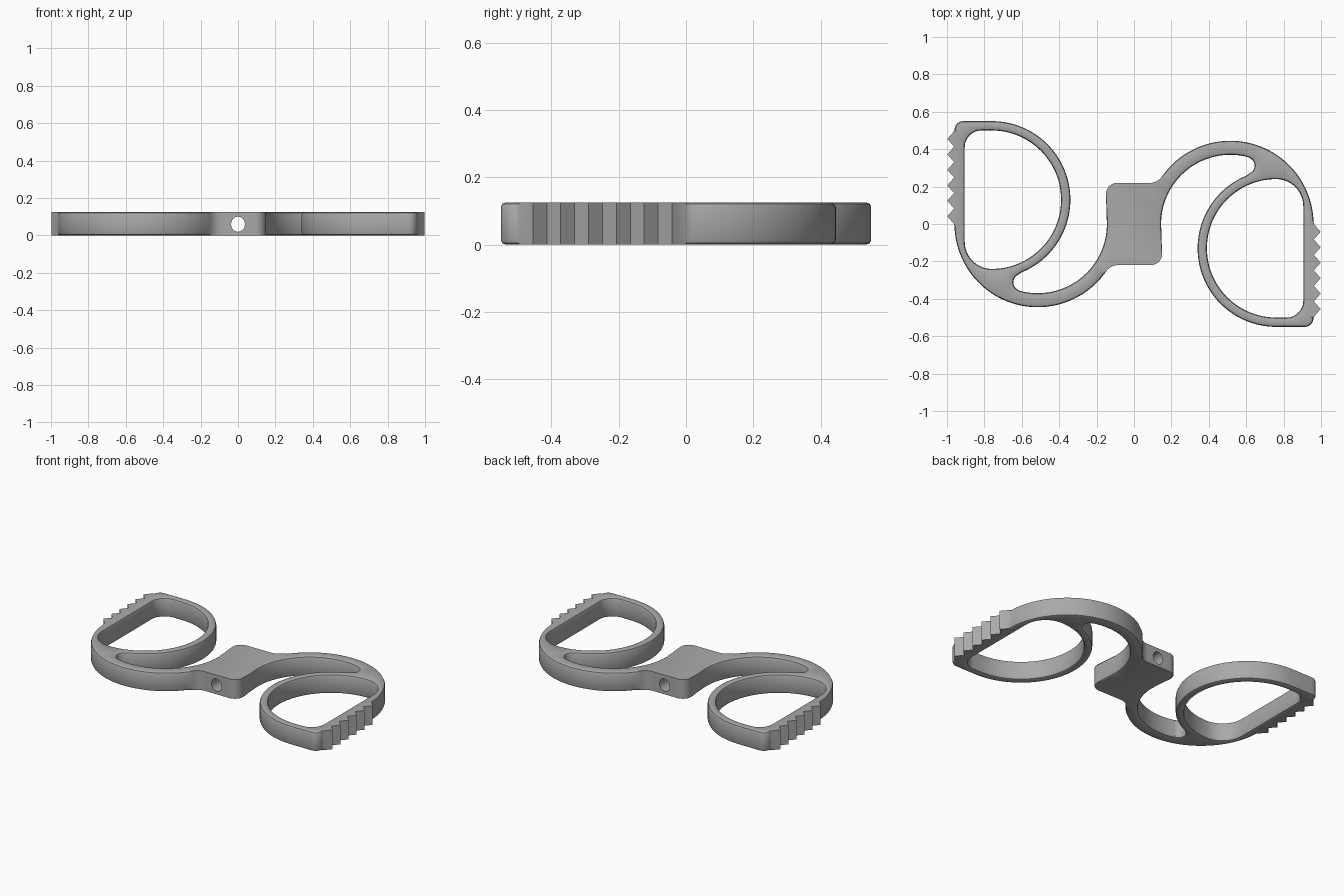
import bpy, bmesh
from math import cos, sin, radians
from mathutils import Vector

HEIGHT = 0.125
ROUND = 0.014

cube = bpy.data.objects.get("Cube")
if cube:
    bpy.data.objects.remove(cube, do_unlink=True)

grey = bpy.data.materials.new("plain_grey")
grey.use_nodes = True
colour = (0.4, 0.4, 0.4, 1)
grey.diffuse_color = colour
grey.node_tree.nodes["Principled BSDF"].inputs["Base Color"].default_value = colour


def arc(cx, cy, r, a0, a1, n, inset=ROUND):
    """Arc points, each paired with its edge rounding."""
    angles = [radians(a0 + (a1 - a0) * i / n) for i in range(n + 1)]
    return [(Vector((cx + r * cos(a), cy + r * sin(a))), inset) for a in angles]


def turned(path):
    return [(-p, inset) for p, inset in path]


def clean(path):
    """Drop points that coincide with their predecessor."""
    return [q for i, q in enumerate(path) if (q[0] - path[i - 1][0]).length > 0.002]


def offset(path, factor):
    """Move a path into the material, which lies on its right-hand side."""
    result = []
    for i, (p, inset) in enumerate(path):
        before = (p - path[i - 1][0]).normalized()
        after = (path[(i + 1) % len(path)][0] - p).normalized()
        t = (before + after).normalized()
        result.append(p + Vector((t.y, -t.x)) * inset * factor)
    return result


# Half of the outline, clockwise from the hub's back edge
half = arc(0.084, 0.30, 0.08, -90, -34.8, 8, 0)          # hub fillet
half += arc(0.515, 0, 0.445, 145.2, 2, 48)               # outside of arm
pitch = 0.0827
for i in range(6):                                       # grip teeth
    half.append((Vector((0.962, -pitch * i)), 0))
    half.append((Vector((0.998, -pitch * (i + 0.5))), 0))
half.append((Vector((0.962, -pitch * 6)), 0))
half += arc(0.912, -0.502, 0.048, 0, -90, 8)             # loop corner
half += arc(0.76, -0.13, 0.42, -90, -248, 56)            # outside of loop
half += arc(0.60, 0.312, 0.045, -65, 75, 12)             # slot end
half += arc(0.515, 0, 0.37, 75, 180, 36)                 # inside of arm
half += arc(0.09, -0.16, 0.06, 0, -90, 8, 0)             # hub corner
outline = clean(half + turned(half))

# Finger hole, counter-clockwise
hole = arc(0.76, -0.13, 0.37, 90, 270, 56)
hole += arc(0.815, -0.41, 0.09, -90, 0, 14)
hole += arc(0.76, 0.095, 0.145, 0, 90, 18)
hole = clean(hole)

# Rounded wall section: share of inset, height
section = [(1, 0), (0.3, ROUND * 0.3), (0, ROUND)]
section += [(f, HEIGHT - z) for f, z in reversed(section)]

bm = bmesh.new()
caps = [[], []]
for path in (outline, hole, turned(hole)):
    rings = [[bm.verts.new((p.x, p.y, z)) for p in offset(path, f)] for f, z in section]
    for low, high in zip(rings, rings[1:]):
        for i in range(len(low)):
            bm.faces.new((low[i - 1], low[i], high[i], high[i - 1]))
    for cap, ring in zip(caps, (rings[0], rings[-1])):
        cap += [bm.edges.get((ring[i - 1], ring[i])) for i in range(len(ring))]
for cap in caps:
    bmesh.ops.triangle_fill(bm, edges=cap, use_beauty=True)
bmesh.ops.recalc_face_normals(bm, faces=bm.faces)
mesh = bpy.data.meshes.new("double_loop_handle")
bm.to_mesh(mesh)
bm.free()
mesh.materials.append(grey)
body = bpy.data.objects.new("double_loop_handle", mesh)
bpy.context.collection.objects.link(body)

# Cord hole through the hub
bpy.ops.mesh.primitive_cylinder_add(vertices=24, radius=0.037, depth=0.6,
                                    location=(0, 0, 0.06), rotation=(radians(90), 0, 0))
cutter = bpy.context.object
cutter.name = "cord_hole_cutter"
cutter.scale.y = 1.1
cutter.hide_render = True
cutter.data.materials.append(grey)

bpy.ops.object.select_all(action="DESELECT")
body.select_set(True)
bpy.context.view_layer.objects.active = body
cut = body.modifiers.new("cord_hole", "BOOLEAN")
cut.operation = "DIFFERENCE"
cut.solver = "EXACT"
cut.object = cutter
bpy.ops.object.modifier_apply(modifier=cut.name)
bpy.data.objects.remove(cutter, do_unlink=True)
bpy.ops.object.shade_smooth_by_angle(angle=radians(35))
